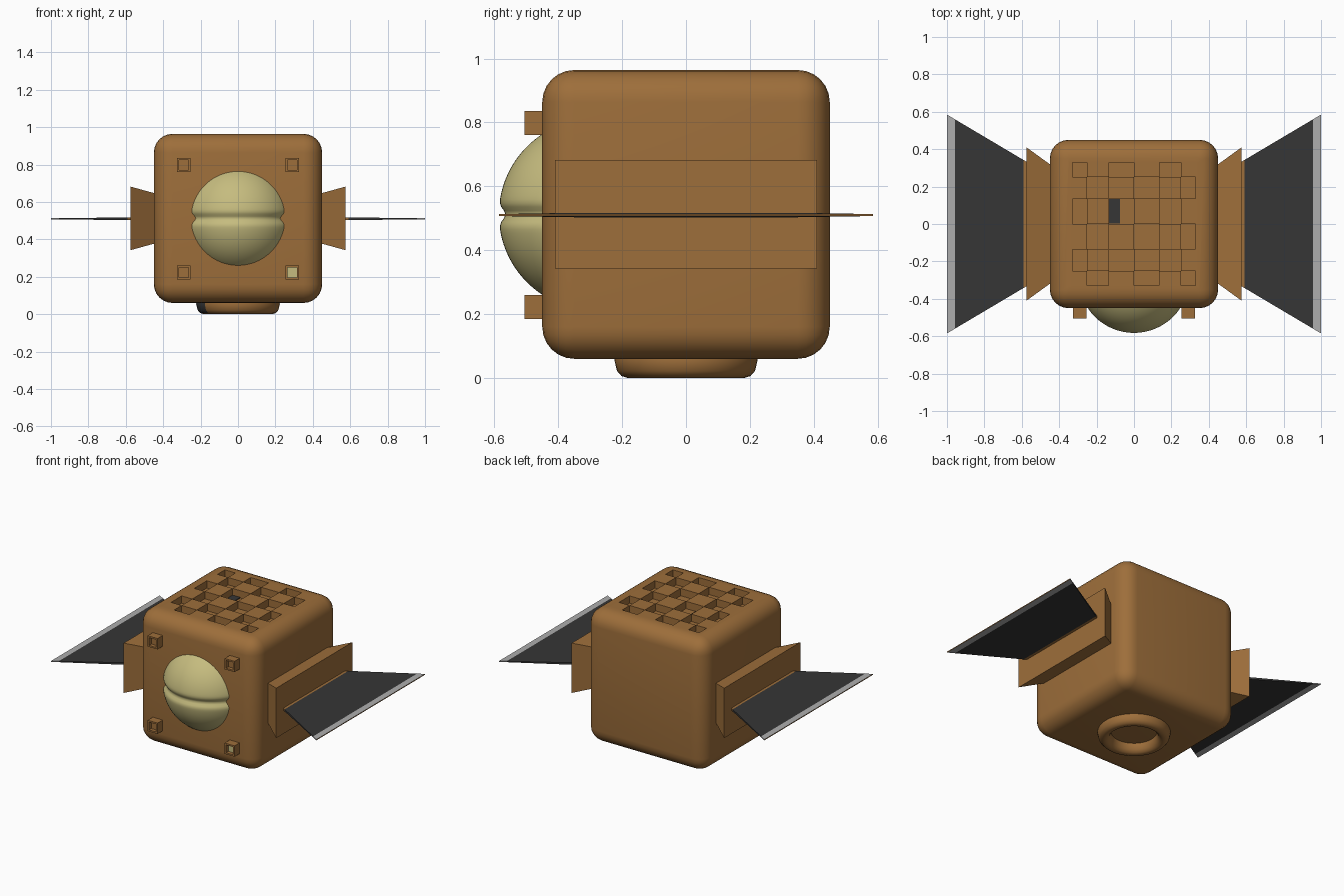
import bpy, bmesh, math
from mathutils import Matrix, Vector

cube = bpy.data.objects.get("Cube")
if cube:
    bpy.data.objects.remove(cube, do_unlink=True)


def material(name, rgb):
    m = bpy.data.materials.new(name)
    m.use_nodes = True
    m.diffuse_color = (*rgb, 1)
    m.node_tree.nodes["Principled BSDF"].inputs["Base Color"].default_value = (*rgb, 1)
    return m


BROWN = material("copper_brown", (0.34, 0.157, 0.043))
DARK = material("charcoal", (0.037, 0.037, 0.037))
GREY = material("light_grey", (0.42, 0.42, 0.42))
OLIVE = material("pale_olive", (0.56, 0.50, 0.21))


def finish(bm, name, mats, smooth=True):
    """Turn a bmesh into an object, smooth except at sharp edges."""
    bmesh.ops.recalc_face_normals(bm, faces=bm.faces)
    mesh = bpy.data.meshes.new(name)
    bm.to_mesh(mesh)
    bm.free()
    for m in mats:
        mesh.materials.append(m)
    if smooth:
        mesh.shade_smooth()
        mesh.set_sharp_from_angle(angle=math.radians(35))
    obj = bpy.data.objects.new(name, mesh)
    bpy.context.collection.objects.link(obj)
    return obj


def box(center, size):
    bm = bmesh.new()
    bmesh.ops.create_cube(bm, size=1)
    for v in bm.verts:
        v.co = Vector(a * s + c for a, s, c in zip(v.co, size, center))
    return bm


# Rounded body with a checkerboard of recesses in the top
bm = box((0, 0, 0.512), (0.9, 0.9, 0.904))
bmesh.ops.bevel(bm, geom=bm.edges[:], offset=0.1, segments=6, profile=0.5, affect='EDGES')
bm.normal_update()
cuts = (-0.33, -0.25, -0.135, 0, 0.135, 0.25, 0.33)


def top_faces():
    return [f for f in bm.faces if f.normal.z > 0.999 and f.calc_center_median().z > 0.963]


for axis in (Vector((1, 0, 0)), Vector((0, 1, 0))):
    for c in cuts:
        faces = top_faces()
        geom = set(faces)
        for f in faces:
            geom.update(f.edges, f.verts)
        bmesh.ops.bisect_plane(bm, geom=list(geom), plane_co=axis * c, plane_no=axis)
        bm.normal_update()


def cell(value):
    return sum(value > c for c in cuts) - 1


wells = []
for f in top_faces():
    p = f.calc_center_median()
    i, j = cell(p.x), cell(-p.y)
    if 0 <= i < 6 and 0 <= j < 6 and (i + j) % 2 == 0:
        wells.append(f)
for f in wells:
    new = bmesh.ops.extrude_face_region(bm, geom=[f])["geom"]
    bmesh.ops.translate(bm, vec=(0, 0, -0.05), verts=[g for g in new if isinstance(g, bmesh.types.BMVert)])
bmesh.ops.delete(bm, geom=wells, context='FACES_ONLY')
finish(bm, "body", [BROWN])

# Dark patch on one recess floor
finish(box((-0.105, 0.068, 0.916), (0.058, 0.132, 0.006)), "recess_patch", [DARK], False)

# Domed eye: two lids meeting at a soft horizontal crease
bm = bmesh.new()
bmesh.ops.create_uvsphere(bm, u_segments=64, v_segments=80, radius=0.3)
for v in bm.verts:
    groove = 1 - 0.07 * math.exp(-(v.co.z / 0.022) ** 2)
    v.co.x *= groove
    v.co.y *= groove
    v.co += Vector((0, -0.286, 0.512))
bmesh.ops.delete(bm, geom=[v for v in bm.verts if v.co.y > -0.4], context='VERTS')
eye = finish(bm, "eye", [OLIVE], False)
eye.data.shade_smooth()

# Four square studs with recessed fronts, one of them partly olive
for x, side in ((-0.29, "right"), (0.29, "left")):
    for z, level in ((0.222, "lower"), (0.798, "upper")):
        bm = box((x, -0.475, z), (0.074, 0.06, 0.074))
        bm.normal_update()
        front = [f for f in bm.faces if f.normal.y < -0.9]
        bmesh.ops.inset_region(bm, faces=front, thickness=0.015)
        bmesh.ops.inset_region(bm, faces=front, thickness=0, depth=-0.025)
        if side == "left" and level == "lower":
            for f in front:
                f.material_index = 1
        finish(bm, f"{level}_{side}_stud", [BROWN, OLIVE], False)

# Base ring, a rounded profile spun round the vertical axis
profile = [(0.215, 0.09), (0.224, 0.055), (0.216, 0.022), (0.202, 0.006), (0.182, 0),
           (0.163, 0.006), (0.149, 0.022), (0.14, 0.05), (0.14, 0.09)]
bm = bmesh.new()
verts = [bm.verts.new((r, 0, z)) for r, z in profile]
edges = [bm.edges.new(pair) for pair in zip(verts, verts[1:])]
bmesh.ops.spin(bm, geom=verts + edges, cent=(0, 0, 0), axis=(0, 0, 1),
               angle=math.tau, steps=48, use_merge=True)
bmesh.ops.remove_doubles(bm, verts=bm.verts, dist=0.0001)
for f in bm.faces:
    p = f.calc_center_median()
    f.material_index = int(p.x < -0.17 and p.y < 0 and p.xy.length > 0.2)
finish(bm, "base_ring", [BROWN, DARK])


def tapered_slab(sections, mid_z):
    """Loft rectangles given as (x, half depth, half height)."""
    bm = bmesh.new()
    rings = [[bm.verts.new((x, sy * y, mid_z + sz * z))
              for sy, sz in ((-1, -1), (1, -1), (1, 1), (-1, 1))] for x, y, z in sections]
    for a, b in zip(rings, rings[1:]):
        for k in range(4):
            n = (k + 1) % 4
            bm.faces.new((a[k], a[n], b[n], b[k]))
    bm.faces.new(rings[0])
    bm.faces.new(rings[-1])
    return bm


# Flared side mounts and thin tapering panels, mirrored left and right
for sign, side in ((1, "left"), (-1, "right")):
    bm = tapered_slab([(0.43, 0.305, 0.13), (0.575, 0.41, 0.17)], 0.512)
    bmesh.ops.transform(bm, matrix=Matrix.Diagonal((sign, 1, 1, 1)), verts=bm.verts)
    finish(bm, side + "_mount", [BROWN], False)

    bm = tapered_slab([(0.56, 0.324, 0.007), (0.592, 0.343, 0.007),
                       (0.958, 0.56, 0.0035), (1, 0.585, 0.003)], 0.51)
    for f in bm.faces:
        x = f.calc_center_median().x
        f.material_index = 0 if x < 0.6 or x > 0.999 else 1 if x < 0.95 else 2
    bmesh.ops.transform(bm, matrix=Matrix.Diagonal((sign, 1, 1, 1)), verts=bm.verts)
    finish(bm, side + "_panel", [BROWN, DARK, GREY], False)
